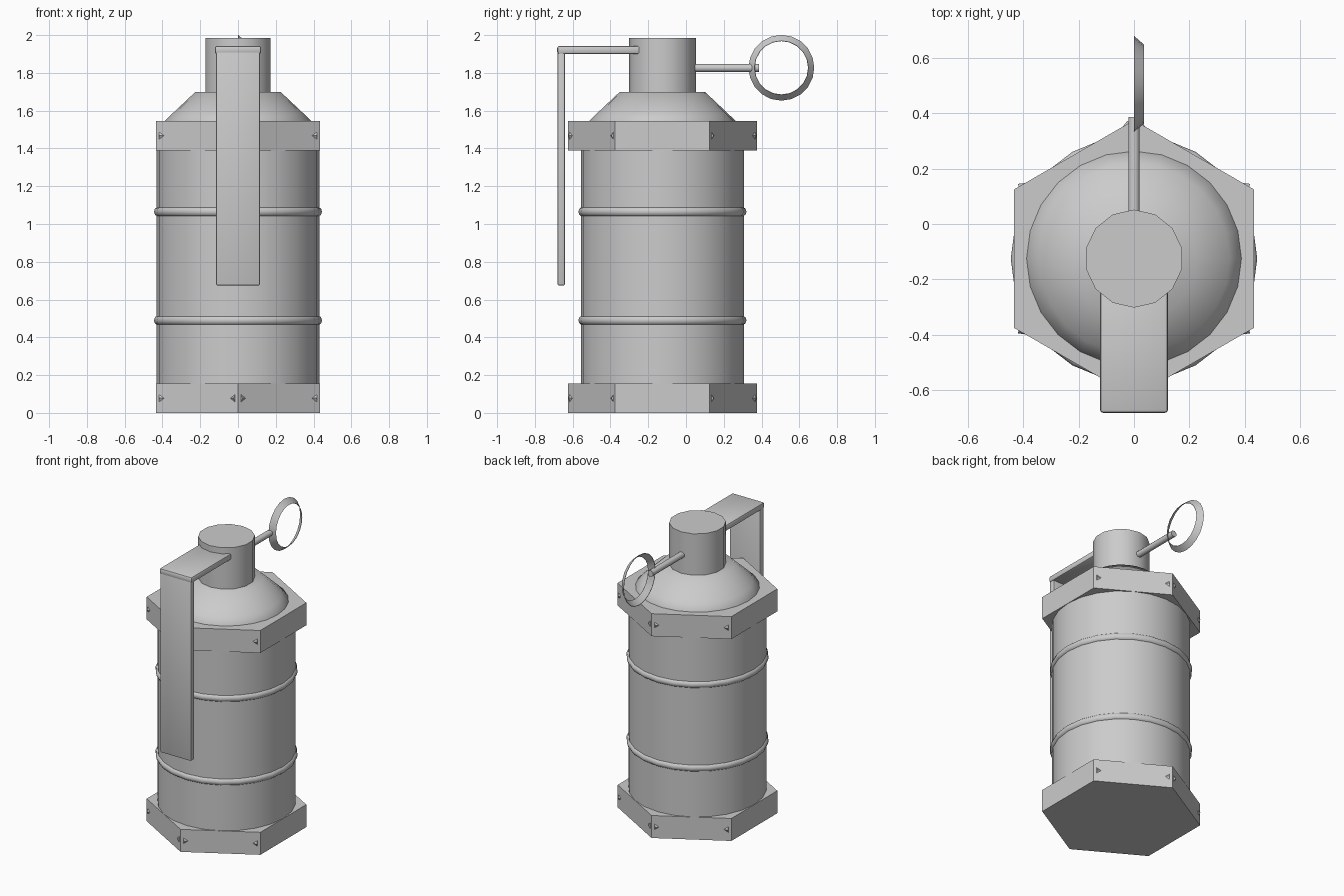
import bpy, bmesh, math
from mathutils import Vector, Matrix

if "Cube" in bpy.data.objects:
    bpy.data.objects.remove(bpy.data.objects["Cube"])

CY = -0.125  # body axis position along y


def finish(name, bm, smooth=None):
    bmesh.ops.recalc_face_normals(bm, faces=bm.faces)
    me = bpy.data.meshes.new(name)
    bm.to_mesh(me)
    bm.free()
    ob = bpy.data.objects.new(name, me)
    bpy.context.collection.objects.link(ob)
    if smooth:
        bpy.ops.object.select_all(action='DESELECT')
        ob.select_set(True)
        bpy.context.view_layer.objects.active = ob
        bpy.ops.object.shade_smooth_by_angle(angle=math.radians(smooth))
    return ob


def lathe(name, profile, sides, matrix, start=0.0, smooth=None, caps=True, closed=False):
    """Spin a (radius, height) profile around the local z axis."""
    bm = bmesh.new()
    rings = []
    for r, h in profile:
        angles = [start + math.tau * i / sides for i in range(sides)]
        rings.append([bm.verts.new(matrix @ Vector((r * math.cos(a), r * math.sin(a), h)))
                      for a in angles])
    pairs = list(zip(rings, rings[1:]))
    if closed:
        pairs.append((rings[-1], rings[0]))
    for lo, hi in pairs:
        for i in range(sides):
            j = (i + 1) % sides
            bm.faces.new((lo[i], lo[j], hi[j], hi[i]))
    if caps and not closed:
        bm.faces.new(rings[0])
        bm.faces.new(rings[-1])
    return finish(name, bm, smooth)


def plate(name, lo, hi, bevel=0.008):
    lo, hi = Vector(lo), Vector(hi)
    bm = bmesh.new()
    bmesh.ops.create_cube(bm, size=1)
    bmesh.ops.scale(bm, vec=hi - lo, verts=bm.verts)
    bmesh.ops.translate(bm, vec=(lo + hi) / 2, verts=bm.verts)
    bmesh.ops.bevel(bm, geom=bm.edges[:], offset=bevel, segments=2, profile=0.5, affect='EDGES')
    return finish(name, bm, 40)


axis = Matrix.Translation((0, CY, 0))

# Canister, sloping shoulder and neck
lathe("canister_body", [(0.432, 0.1), (0.432, 1.45)], 24, axis, math.pi / 2, 40)
lathe("shoulder", [(0.388, 1.5), (0.388, 1.545), (0.345, 1.587), (0.225, 1.70)], 24, axis, math.pi / 2, 60)
lathe("neck", [(0.177, 1.66), (0.177, 1.985)], 14, axis, math.pi / 2, 40)

# Raised bands around the canister
for i, z in enumerate((0.49, 1.065)):
    prof = [(0.418 + 0.027 * math.cos(math.tau * k / 10),
             z + 0.027 * math.sin(math.tau * k / 10)) for k in range(10)]
    lathe(f"band_{i}", prof, 24, axis, math.pi / 2, 50, closed=True)

# Hexagonal end collars with small wedge studs near the corners of the slanted faces
for label, z0, z1 in (("bottom", 0.0, 0.155), ("top", 1.39, 1.545)):
    lathe(f"{label}_collar", [(0.5, z0), (0.5, z1)], 6, axis, math.pi / 2)
    bm = bmesh.new()
    zc = (z0 + z1) / 2
    for deg in (60, 120, 240, 300):
        n = Vector((math.cos(math.radians(deg)), math.sin(math.radians(deg)), 0))
        t = Vector((-n.y, n.x, 0))
        for s in (-1, 1):
            base = Vector((0, CY, zc)) + n * 0.43
            pts = [base + t * s * 0.232 + Vector((0, 0, 0.025)),
                   base + t * s * 0.232 - Vector((0, 0, 0.025)),
                   base + t * s * 0.195,
                   base + t * s * 0.228 + n * 0.013]
            v = [bm.verts.new(p) for p in pts]
            for f in ((0, 1, 2), (0, 1, 3), (1, 2, 3), (0, 2, 3)):
                bm.faces.new([v[k] for k in f])
    finish(f"{label}_collar_studs", bm)

# Safety lever: top arm and hanging handle
plate("lever_arm", (-0.123, -0.682, 1.90), (0.123, -0.24, 1.943), 0.012)
plate("lever_handle", (-0.117, -0.68, 0.675), (0.117, -0.64, 1.915))

# Pin rod running back from the neck
along_y = Matrix.Translation((0, 0, 1.826)) @ Matrix.Rotation(-math.pi / 2, 4, 'X')
lathe("pin_rod", [(0.022, 0.0), (0.022, 0.387)], 8, along_y, math.pi / 8, 50)

# Pull ring: thin tapered band facing sideways
along_x = Matrix.Translation((0, 0.505, 1.827)) @ Matrix.Rotation(math.pi / 2, 4, 'Y')
lathe("pull_ring", [(0.174, 0.0), (0.143, 0.036), (0.141, 0.034), (0.171, 0.0)],
      20, along_x, 0, 30, closed=True)
